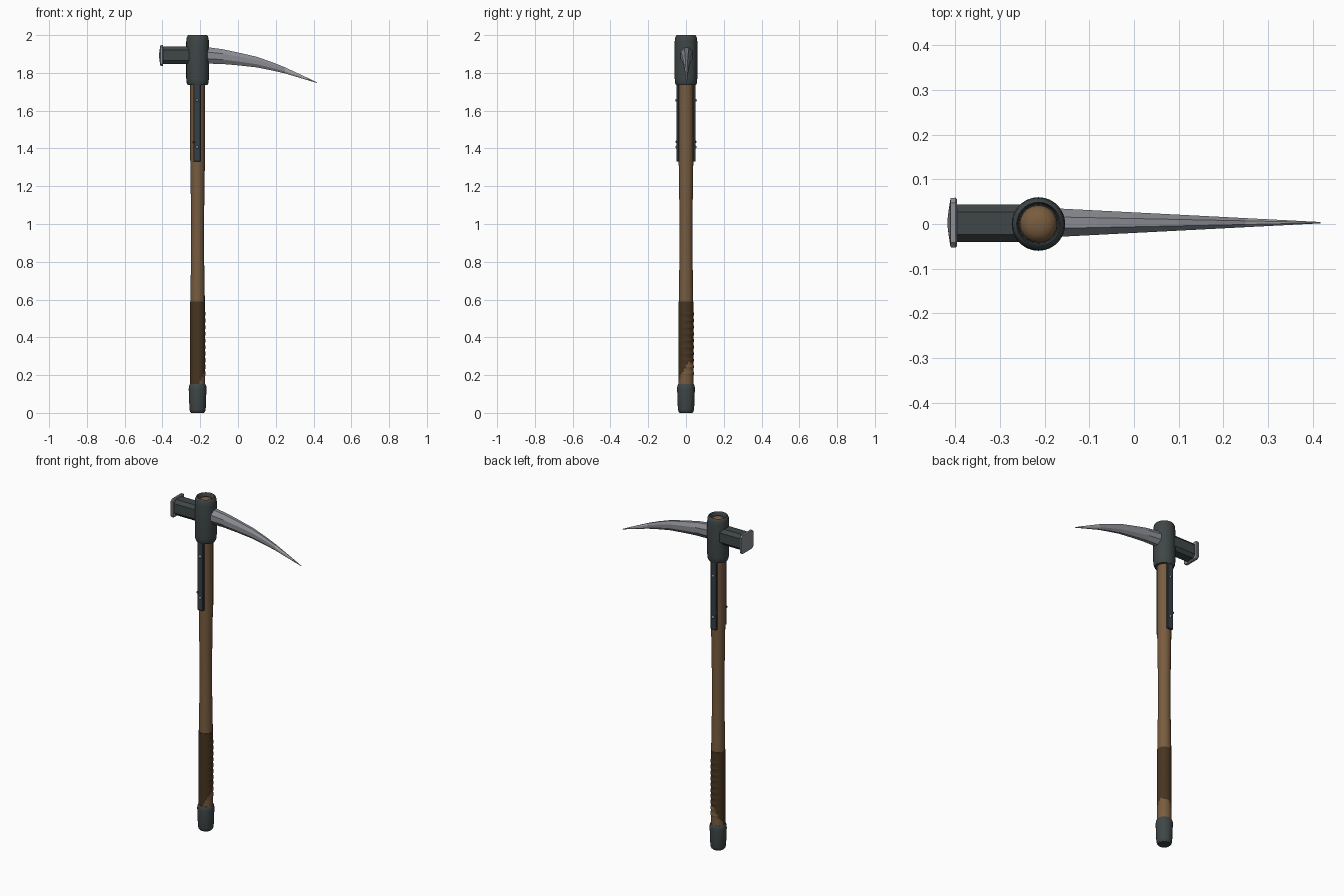
import bpy, bmesh, math
from mathutils import Matrix

if "Cube" in bpy.data.objects:
    bpy.data.objects.remove(bpy.data.objects["Cube"])

CX = -0.214  # handle axis


def mat(name, rgb):
    m = bpy.data.materials.new(name)
    m.diffuse_color = (*rgb, 1)
    m.use_nodes = True
    m.node_tree.nodes["Principled BSDF"].inputs["Base Color"].default_value = m.diffuse_color
    return m


WOOD = mat("wood", (0.19, 0.107, 0.05))
LEATHER = mat("dark_leather", (0.064, 0.035, 0.015))
IRON = mat("dark_iron", (0.05, 0.062, 0.062))
STRAP = mat("blue_iron", (0.038, 0.05, 0.06))
STEEL = mat("steel", (0.26, 0.27, 0.30))
BRIGHT = mat("bright_steel", (0.38, 0.38, 0.40))


def finish(name, bm, mats, smooth=None):
    bmesh.ops.recalc_face_normals(bm, faces=bm.faces)
    me = bpy.data.meshes.new(name)
    bm.to_mesh(me)
    bm.free()
    for m in mats:
        me.materials.append(m)
    ob = bpy.data.objects.new(name, me)
    bpy.context.collection.objects.link(ob)
    if smooth:
        bpy.ops.object.select_all(action='DESELECT')
        ob.select_set(True)
        bpy.context.view_layer.objects.active = ob
        bpy.ops.object.shade_smooth_by_angle(angle=math.radians(smooth))
    return ob


def loft(rings):
    """Skin a list of equal-length point rings and cap both ends."""
    bm = bmesh.new()
    vs = [[bm.verts.new(p) for p in r] for r in rings]
    n = len(vs[0])
    for a, b in zip(vs, vs[1:]):
        for i in range(n):
            j = (i + 1) % n
            bm.faces.new((a[i], a[j], b[j], b[i]))
    bm.faces.new(vs[0][::-1])
    bm.faces.new(vs[-1])
    return bm


def lathe(profile, n=24, bump=None):
    rings = []
    for r, z in profile:
        ring = []
        for i in range(n):
            a = 2 * math.pi * i / n
            q = r + (bump(a, z) if bump else 0)
            ring.append((CX + q * math.cos(a), q * math.sin(a), z))
        rings.append(ring)
    return loft(rings)


def box(name, x0, x1, y0, y1, z0, z1, m, bevel=0.003):
    bm = bmesh.new()
    bmesh.ops.create_cube(bm, size=1)
    for v in bm.verts:
        v.co = ((x0 + x1) / 2 + v.co.x * (x1 - x0), (y0 + y1) / 2 + v.co.y * (y1 - y0),
                (z0 + z1) / 2 + v.co.z * (z1 - z0))
    bmesh.ops.bevel(bm, geom=bm.edges[:], offset=bevel, segments=1, affect='EDGES')
    return finish(name, bm, [m])


# wooden handle, slightly waisted, domed end inside the head
finish("handle", lathe([(0.036, 0.05), (0.038, 0.55), (0.038, 0.62), (0.035, 0.8), (0.034, 1.0),
                        (0.036, 1.15), (0.039, 1.35), (0.039, 1.75), (0.042, 1.8), (0.042, 1.965),
                        (0.037, 1.977), (0.025, 1.986), (0.01, 1.99)], 20), [WOOD], 40)

# pommel cap
finish("pommel", lathe([(0.033, 0), (0.040, 0.007), (0.043, 0.02), (0.047, 0.125),
                        (0.046, 0.142), (0.041, 0.152)]), [IRON], 45)

# leather grip: ridges on one side, worn away to wood at the bottom
grip_z = [0.145 + 0.445 * i / 88 for i in range(89)]


def ridge(a, z):
    if z < 0.2 or z > 0.55:
        return 0
    return 0.003 * max(0, math.cos(a - 0.8)) * max(0, math.sin(2 * math.pi * (z - 0.2) / 0.035))


bm = lathe([(0.0405, z) for z in grip_z], 24, ridge)
for f in bm.faces:
    c = f.calc_center_median()
    a = math.atan2(c.y, c.x - CX)
    if c.z < 0.15 + 0.075 * (math.cos(a - 0.8) + 0.6) + 0.008 * math.sin(5 * a):
        f.material_index = 1
finish("grip", bm, [LEATHER, WOOD], 40)

# head socket with recessed top opening
finish("head_socket", lathe([(0.038, 1.735), (0.052, 1.735), (0.057, 1.745), (0.060, 1.77),
                             (0.060, 1.965), (0.058, 1.985), (0.053, 1.997), (0.049, 2.0),
                             (0.046, 1.995), (0.044, 1.96)], 28), [IRON], 45)

# hammer block with chamfered long edges
def oct_ring(x, yc, zc, hy, hz, k):
    pts = [(1, -k), (1, k), (k, 1), (-k, 1), (-1, k), (-1, -k), (-k, -1), (k, -1)]
    return [(x, yc + hy * a, zc + hz * b) for a, b in pts]


finish("hammer_block", loft([oct_ring(x, 0.002, 1.893, 0.042, 0.047, 0.6)
                             for x in (-0.402, -0.22)]), [IRON])

# hammer striking plate, slightly domed
finish("hammer_face", loft([oct_ring(x, 0.003, 1.892, h, h, 0.8) for x, h in
                            ((-0.396, 0.052), (-0.400, 0.056), (-0.411, 0.055),
                             (-0.415, 0.03), (-0.418, 0.006))]), [STEEL])

# curved pick spike with brighter tip: x, centre z, half height
path = [(-0.2, 1.895, 0.045), (-0.155, 1.892, 0.043), (-0.08, 1.886, 0.039), (0, 1.874, 0.034),
        (0.1, 1.857, 0.028), (0.18, 1.835, 0.022), (0.25, 1.813, 0.016), (0.31, 1.790, 0.011),
        (0.37, 1.767, 0.006), (0.418, 1.748, 0.0015)]
bm = loft([oct_ring(x, 0.003, z, 0.0015 + 0.0295 * (0.418 - x) / 0.573, h, 0.4)
           for x, z, h in path])
for f in bm.faces:
    f.material_index = int(f.calc_center_median().x > 0.25)
finish("pick_spike", bm, [STEEL, BRIGHT])

# straps with rivets on front and back of the handle
for side, label in ((-1, "front"), (1, "back")):
    ys = sorted((side * 0.036, side * 0.050))
    box(label + "_strap", -0.236, -0.197, ys[0], ys[1], 1.33, 1.745, STRAP)
    for i, (x, z, r, m) in enumerate(((-0.216, 1.655, 0.008, STEEL), (-0.216, 1.407, 0.008, STEEL),
                                      (-0.233, 1.435, 0.007, STRAP))):
        bm = bmesh.new()
        bmesh.ops.create_uvsphere(bm, u_segments=12, v_segments=8, radius=r,
                                  matrix=Matrix.Translation((x, side * 0.049, z)))
        finish(f"{label}_rivet_{i + 1}", bm, [m], 60)
